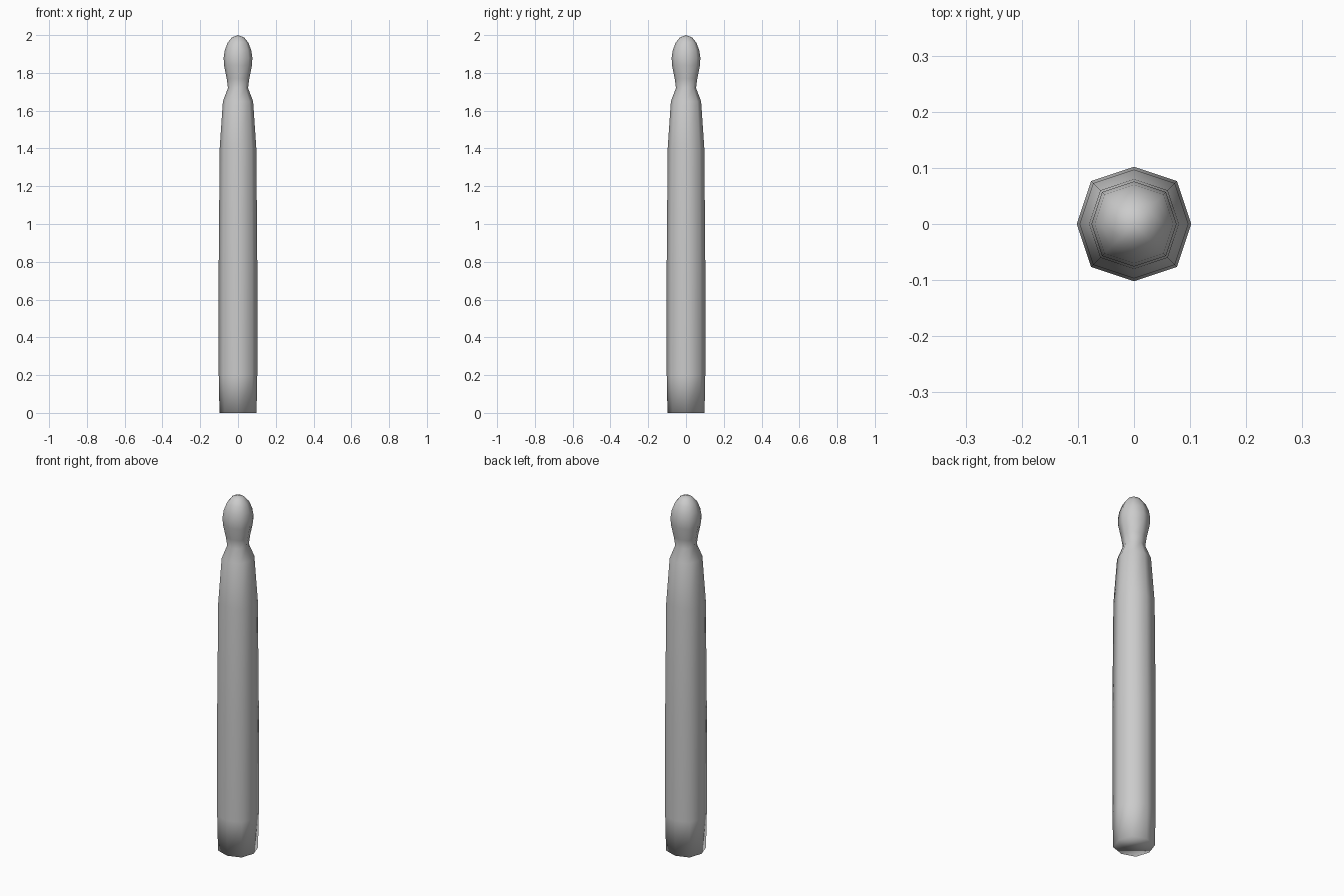
import bpy, bmesh, math

cube = bpy.data.objects.get("Cube")
if cube:
    bpy.data.objects.remove(cube, do_unlink=True)

SIDES = 8
DIAGONAL = 1.06  # corners between the axes sit slightly further out

# Radius and height of each ring, from foot to crown
PROFILE = [(0.098, 0), (0.102, 0.2), (0.102, 0.8), (0.097, 1.4),
           (0.08, 1.65), (0.053, 1.72), (0.06, 1.77), (0.074, 1.84),
           (0.076, 1.88), (0.07, 1.92), (0.055, 1.96), (0.032, 1.988)]

grey = bpy.data.materials.new("plain grey")
grey.use_nodes = True
colour = (0.6, 0.6, 0.6, 1)
grey.diffuse_color = colour
grey.node_tree.nodes["Principled BSDF"].inputs["Base Color"].default_value = colour


def lathe(name, profile, tip):
    """Eight-sided turned post with a flat foot and a pointed crown."""
    bm = bmesh.new()
    rings = []
    for radius, z in profile:
        ring = []
        for i in range(SIDES):
            a = math.tau * i / SIDES
            r = radius * (DIAGONAL if i % 2 else 1)
            ring.append(bm.verts.new((r * math.cos(a), r * math.sin(a), z)))
        rings.append(ring)
    crown = bm.verts.new((0, 0, tip))
    for i in range(SIDES):
        j = (i + 1) % SIDES
        for low, high in zip(rings, rings[1:]):
            bm.faces.new((low[i], low[j], high[j], high[i]))
        bm.faces.new((rings[-1][i], rings[-1][j], crown))
    bm.faces.new(rings[0][::-1])
    for face in bm.faces:
        face.smooth = True
    mesh = bpy.data.meshes.new(name)
    bm.to_mesh(mesh)
    bm.free()
    mesh.materials.append(grey)
    obj = bpy.data.objects.new(name, mesh)
    bpy.context.collection.objects.link(obj)
    return obj


lathe("post", PROFILE, 2)
